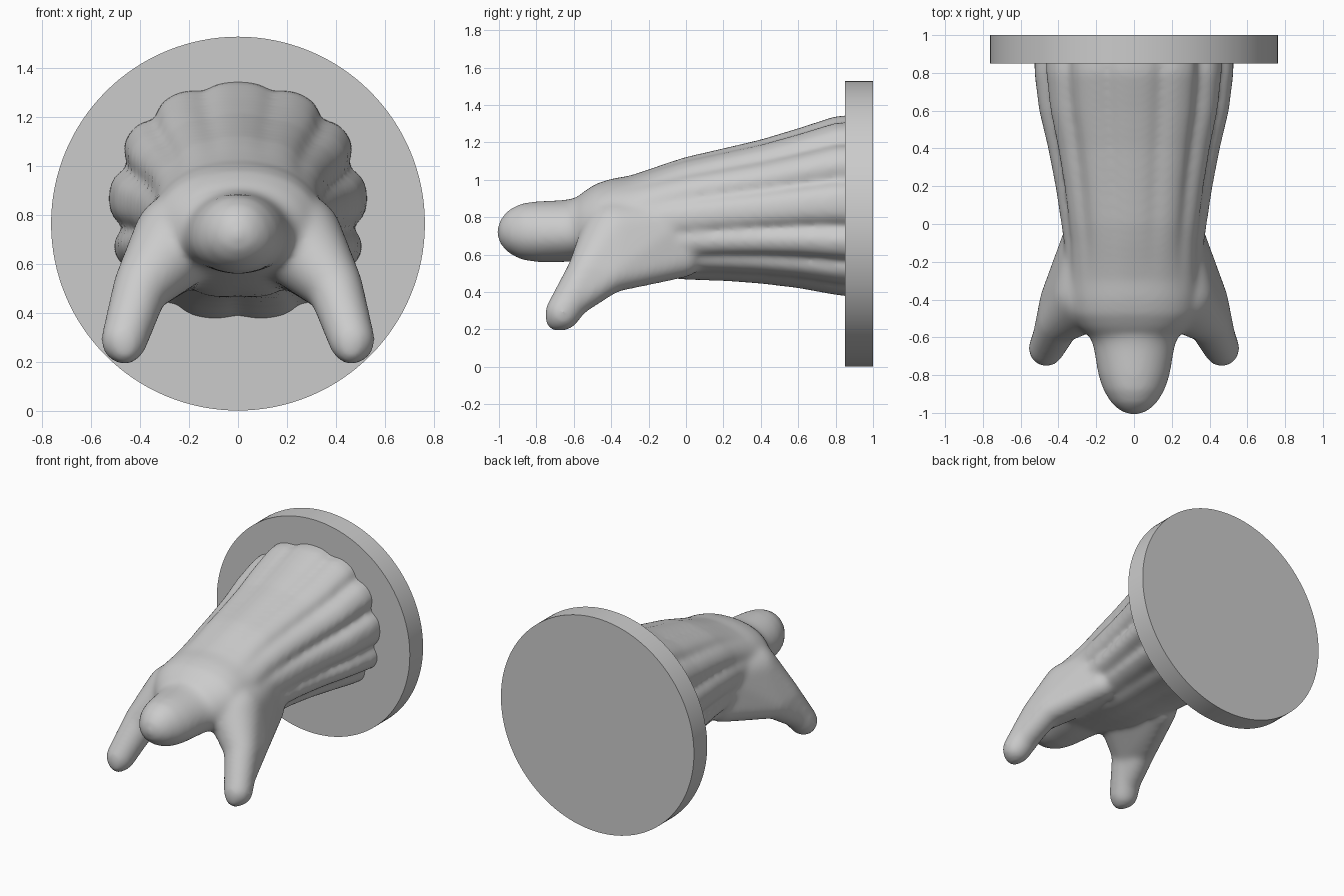
import bpy, bmesh, math
from mathutils import Vector

if "Cube" in bpy.data.objects:
    bpy.data.objects.remove(bpy.data.objects["Cube"])

grey = bpy.data.materials.new("stone grey")
grey.diffuse_color = (0.6, 0.6, 0.6, 1)
grey.use_nodes = True
grey.node_tree.nodes["Principled BSDF"].inputs["Base Color"].default_value = grey.diffuse_color


def make_object(name, bm):
    bmesh.ops.recalc_face_normals(bm, faces=bm.faces[:])
    mesh = bpy.data.meshes.new(name)
    bm.to_mesh(mesh)
    bm.free()
    obj = bpy.data.objects.new(name, mesh)
    bpy.context.collection.objects.link(obj)
    mesh.materials.append(grey)
    return obj


def loft(bm, rows, power=1.0, segments=208):
    """Closed tube along y; each row is y, half width, top, bottom, fold depth."""
    rings = []
    for y, w, top, bottom, fold in rows:
        mid = bottom + 0.45 * (top - bottom)
        ring = []
        for i in range(segments):
            t = math.tau * i / segments
            s, c = math.sin(t), math.cos(t)
            # thirteen soft cloth lobes with narrow creases, deepest at the sides
            r = 1 - fold * (0.5 + 0.8 * s * s) * (1 - abs(math.cos(6.5 * t))) ** 1.5
            x = w * r * math.copysign(abs(s) ** power, s)
            h = (top - mid) if c > 0 else (mid - bottom)
            z = mid + h * r * math.copysign(abs(c) ** power, c)
            ring.append(bm.verts.new((x, y, z)))
        rings.append(ring)
    for a, b in zip(rings, rings[1:]):
        for i in range(segments):
            j = (i + 1) % segments
            bm.faces.new((a[i], a[j], b[j], b[i]))
    bm.faces.new(rings[0])
    bm.faces.new(rings[-1])


def hull(bm, balls, side):
    """Rounded skin stretched over balls (x, y, z, radius)."""
    part = bmesh.new()
    for x, y, z, r in balls:
        for i in range(1, 16):
            p = math.pi * i / 16
            for k in range(28):
                q = math.tau * k / 28
                part.verts.new(Vector((side * x, y, z)) + r * Vector(
                    (math.sin(p) * math.cos(q), math.sin(p) * math.sin(q), math.cos(p))))
    bmesh.ops.convex_hull(part, input=part.verts[:])
    bmesh.ops.delete(part, geom=[v for v in part.verts if not v.link_faces], context='VERTS')
    bmesh.ops.recalc_face_normals(part, faces=part.faces[:])
    temp = bpy.data.meshes.new("link")
    part.to_mesh(temp)
    part.free()
    bm.from_mesh(temp)
    bpy.data.meshes.remove(temp)


# draped body
bm = bmesh.new()
loft(bm, [
    (0.95, 0.53, 1.35, 0.36, 0.10), (0.80, 0.53, 1.34, 0.378, 0.10),
    (0.60, 0.505, 1.275, 0.415, 0.10), (0.40, 0.457, 1.215, 0.44, 0.09),
    (0.20, 0.418, 1.168, 0.455, 0.08), (0.00, 0.387, 1.122, 0.462, 0.065),
    (-0.10, 0.372, 1.09, 0.472, 0.05), (-0.20, 0.365, 1.055, 0.488, 0.03),
    (-0.30, 0.36, 1.022, 0.51, 0.01), (-0.40, 0.35, 1.005, 0.535, 0),
    (-0.48, 0.335, 0.98, 0.555, 0), (-0.55, 0.285, 0.935, 0.575, 0),
    (-0.61, 0.22, 0.88, 0.59, 0)], 0.9)

# blunt head
loft(bm, [
    (-1.01, 0.02, 0.74, 0.70, 0), (-0.993, 0.07, 0.79, 0.655, 0),
    (-0.95, 0.12, 0.84, 0.608, 0), (-0.88, 0.163, 0.875, 0.572, 0),
    (-0.80, 0.19, 0.885, 0.56, 0), (-0.65, 0.215, 0.892, 0.56, 0),
    (-0.50, 0.27, 0.92, 0.57, 0)], 1.0)

# arms, sloping shoulders and the cloth stretched behind them
for side in (-1, 1):
    elbow = (0.395, -0.52, 0.51, 0.115)
    shoulder = (0.24, -0.375, 0.70, 0.19)
    hull(bm, [(0.465, -0.66, 0.288, 0.096), (0.462, -0.69, 0.255, 0.066), elbow], side)
    hull(bm, [elbow, shoulder], side)
    hull(bm, [(0.45, -0.61, 0.35, 0.09), elbow, (0.405, -0.40, 0.49, 0.095)], side)
    hull(bm, [elbow, shoulder, (0.405, -0.40, 0.49, 0.095),
              (0.26, -0.02, 0.575, 0.10), (0.20, -0.05, 0.75, 0.15)], side)

body = make_object("draped_figure", bm)
remesh = body.modifiers.new("blend", 'REMESH')
remesh.mode = 'VOXEL'
remesh.voxel_size = 0.014
remesh.use_smooth_shade = True
smooth = body.modifiers.new("soften", 'SMOOTH')
smooth.factor = 0.5
smooth.iterations = 30

# round wall plate
bm = bmesh.new()
bmesh.ops.create_cone(bm, cap_ends=True, segments=128, radius1=0.763, radius2=0.763, depth=0.15)
for v in bm.verts:
    v.co = Vector((v.co.x, 0.925 + v.co.z, 0.765 + v.co.y))
plate = make_object("wall_plate", bm)
bpy.ops.object.select_all(action='DESELECT')
plate.select_set(True)
bpy.context.view_layer.objects.active = plate
bpy.ops.object.shade_smooth_by_angle()
